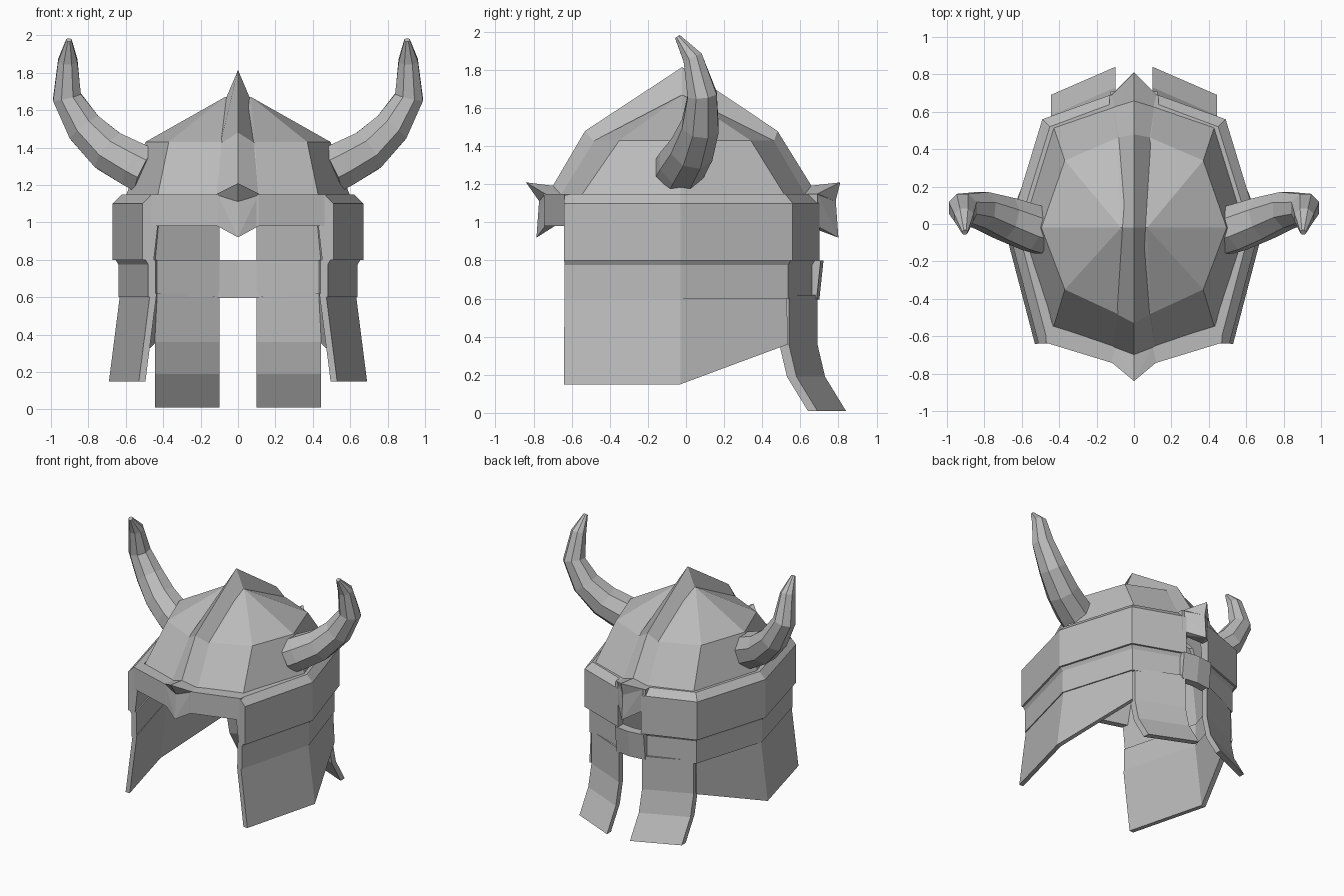
import bpy, bmesh, math
from mathutils import Vector

cube = bpy.data.objects.get("Cube")
if cube:
    bpy.data.objects.remove(cube, do_unlink=True)

# One plain steel grey
steel = bpy.data.materials.new("steel_grey")
steel.use_nodes = True
GREY = (0.5, 0.5, 0.5, 1)
steel.diffuse_color = GREY
steel.node_tree.nodes["Principled BSDF"].inputs["Base Color"].default_value = GREY


def finish(name, bm):
    bmesh.ops.remove_doubles(bm, verts=bm.verts[:], dist=0.0005)
    bmesh.ops.recalc_face_normals(bm, faces=bm.faces[:])
    mesh = bpy.data.meshes.new(name)
    bm.to_mesh(mesh)
    bm.free()
    mesh.materials.append(steel)
    ob = bpy.data.objects.new(name, mesh)
    bpy.context.collection.objects.link(ob)
    return ob


def loft(name, loops, sx=1, caps=True):
    """Bridge equal closed loops in order; sx=-1 mirrors to the other side."""
    bm = bmesh.new()
    rings = [[bm.verts.new((p[0] * sx, p[1], p[2])) for p in lp] for lp in loops]
    n = len(rings[0])
    for a, b in zip(rings, rings[1:]):
        for i in range(n):
            j = (i + 1) % n
            bm.faces.new((a[i], a[j], b[j], b[i]))
    if caps:
        bm.faces.new(rings[0])
        bm.faces.new(rings[-1])
    return finish(name, bm)


def hull(name, half_points):
    """Convex piece from points mirrored across x."""
    bm = bmesh.new()
    for x, y, z in half_points:
        for s in ((1, -1) if x else (1,)):
            bm.verts.new((x * s, y, z))
    res = bmesh.ops.convex_hull(bm, input=bm.verts[:])
    junk = [v for v in res["geom_interior"] if isinstance(v, bmesh.types.BMVert)]
    bmesh.ops.delete(bm, geom=junk, context="VERTS")
    bmesh.ops.dissolve_limit(bm, angle_limit=0.01, verts=bm.verts[:], edges=bm.edges[:])
    return finish(name, bm)


def section(station, profile):
    """Place an (inset, z) profile at a plan station (x, y, inward x, inward y)."""
    x, y, ix, iy = station
    return [(x + ix * d, y + iy * d, z) for d, z in profile]


# Plan of one side: front end, widest point, back corner, back gap
FRONT = (0.51, -0.64, -1, 0.05)
WIDE = (0.67, -0.03, -1, 0)
CORNER = (0.49, 0.56, -0.8, -0.8)
GAP = (0.10, 0.70, 0, -1)
PLAN = (FRONT, WIDE, CORNER, GAP)

upper = [(0, .80), (0, 1.10), (.05, 1.15), (.10, 1.15), (.06, .80)]
lower = [(.03, .60), (.03, .775), (.015, .80), (.07, .80), (.07, .60)]

# Horn centre line: x, y, z, radius
HORN = [(.49, -.035, 1.275, .135), (.55, -.02, 1.305, .132), (.69, .03, 1.38, .122),
        (.82, .075, 1.505, .105), (.915, .085, 1.67, .083), (.91, .035, 1.865, .056),
        (.904, -.045, 1.975, .016)]


def horn_loops(sides=8):
    pts = [Vector(h[:3]) for h in HORN]
    loops = []
    for i, p in enumerate(pts):
        t = (pts[min(i + 1, len(pts) - 1)] - pts[max(i - 1, 0)]).normalized()
        u = Vector((0, 1, 0))
        u = (u - t * u.dot(t)).normalized()
        w = t.cross(u)
        loops.append([p + (u * math.cos(a) + w * math.sin(a)) * HORN[i][3]
                      for a in (math.tau * (k + .5) / sides for k in range(sides))])
    return loops


for side, sx in (("left", 1), ("right", -1)):
    # Two tiers of plates wrapping the side and back
    loft(side + "_upper_band", [section(s, upper) for s in PLAN], sx)
    loft(side + "_lower_band", [section(s, lower) for s in PLAN], sx)

    # Flared cheek skirt with a rising rear hem
    skirt = []
    for s, hem, flare in ((FRONT, .15, -.02), (WIDE, .15, -.02), (CORNER, .36, .03)):
        skirt.append(section(s, [(.04, .62), (flare, hem), (flare + .035, hem), (.075, .62)]))
    loft(side + "_cheek_skirt", skirt, sx)

    # Curved neck tail
    curve = [(0, .62), (0, .36), (.04, .19), (.15, .01)]
    tail = []
    for x, y in ((.445, .54), (.10, .69)):
        tail.append([(x, y + d, z) for d, z in curve] +
                    [(x, y + d - .05, z) for d, z in reversed(curve)])
    loft(side + "_neck_tail", tail, sx)

    # Horn
    loft(side + "_horn", horn_loops(), sx)

# Faceted dome
base = [(.11, -.66), (.43, -.55), (.60, -.03), (.43, .52), (.11, .63)]
mid = [(.09, -.48), (.37, -.35), (.495, -.02), (.37, .34), (.09, .46)]
top = [(.07, -.02)] * 5


def full(half, z):
    return [(x, y, z) for x, y in half] + [(-x, y, z) for x, y in reversed(half)]


bm_loops = [full(base, 1.14), full(mid, 1.43), full(top, 1.67)]
dome = loft("dome", bm_loops, caps=False)
# Drop collapsed faces left at the crown
bm = bmesh.new()
bm.from_mesh(dome.data)
bmesh.ops.dissolve_degenerate(bm, dist=0.0005, edges=bm.edges[:])
bmesh.ops.recalc_face_normals(bm, faces=bm.faces[:])
bm.to_mesh(dome.data)
bm.free()
shell = dome.modifiers.new("thickness", "SOLIDIFY")
shell.thickness = 0.03
shell.offset = -1

# Crest ridge: half width, base y, base z, peak y, peak z
ridge = [(.12, -.66, 1.13, -.70, 1.19), (.095, -.48, 1.42, -.53, 1.48),
         (.07, -.02, 1.65, -.02, 1.815), (.095, .46, 1.42, .48, 1.48),
         (.12, .63, 1.13, .66, 1.19)]
loft("crest_ridge", [[(-w, y, z), (0, py, pz), (w, y, z)] for w, y, z, py, pz in ridge])

# Brow plate across the face, and its short match at the back
brow = [(0, .98), (0, 1.15), (.10, 1.15), (.05, .98)]
brow_plan = [(-.47, -.635, 0, 1), (-.11, -.745, 0, 1), (.11, -.745, 0, 1), (.47, -.635, 0, 1)]
loft("brow_plate", [section(s, brow) for s in brow_plan])
loft("back_brow", [section((x, .69, 0, -1), brow) for x in (-.13, .13)])

# Pointed bosses where the crest meets the brow
for name, s, tip, edge in (("front", -1, .84, .77), ("back", 1, .81, .785)):
    y = .74 if s < 0 else .69
    hull(name + "_boss_peak", [(.12, s * y, 1.15), (0, s * tip, 1.21), (0, s * edge, 1.11),
                               (.10, s * (y - .08), 1.15), (0, s * (y - .06), 1.19)])
    hull(name + "_boss", [(.11, s * y, 1.15), (.11, s * y, .98), (0, s * edge, 1.13),
                          (0, s * (edge + .015), .92), (.10, s * (y - .05), 1.14),
                          (.10, s * (y - .05), .98)])

# Strap closing the back gap
strap = []
for x, y in ((-.125, .685), (0, .70), (.125, .685)):
    strap.append([(x, y, .595), (x, y + .022, .80), (x, y - .05, .80), (x, y - .06, .595)])
loft("back_strap", strap)
